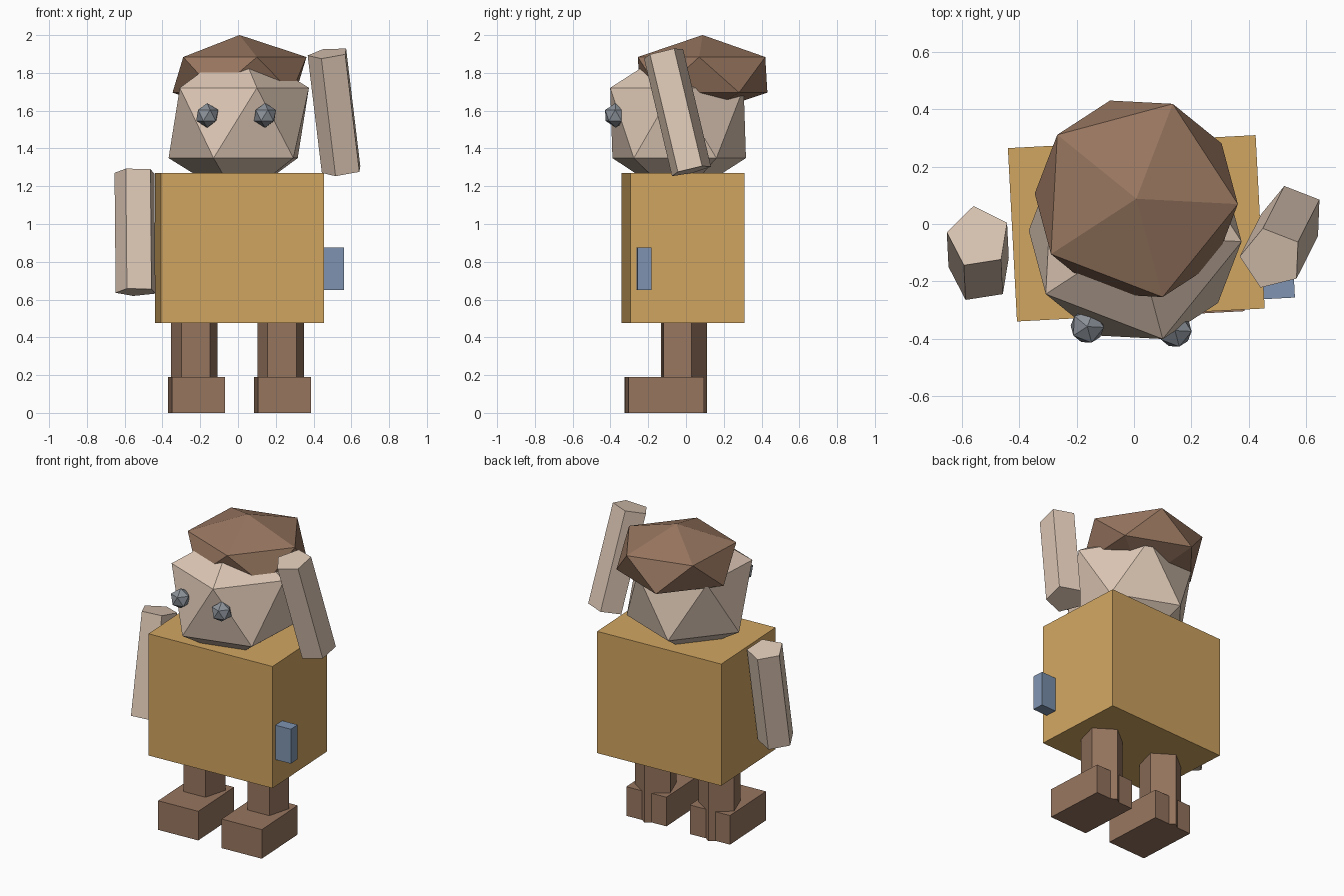
import bpy
from math import radians
from mathutils import Vector, Matrix

cube = bpy.data.objects.get("Cube")
if cube:
    bpy.data.objects.remove(cube, do_unlink=True)

TURN = radians(3)  # slight twist shared by most parts


def material(name, r, g, b):
    mat = bpy.data.materials.new(name)
    mat.use_nodes = True
    mat.diffuse_color = (r, g, b, 1)
    mat.node_tree.nodes["Principled BSDF"].inputs["Base Color"].default_value = (r, g, b, 1)
    return mat


brown = material("brown", 0.31, 0.18, 0.115)
ochre = material("ochre", 0.64, 0.38, 0.12)
skin = material("pale_skin", 0.72, 0.57, 0.46)
blue = material("dusty_blue", 0.21, 0.295, 0.44)
grey = material("steel_grey", 0.26, 0.285, 0.32)


def finish(name, mat):
    obj = bpy.context.object
    obj.name = obj.data.name = name
    obj.data.materials.append(mat)
    return obj


def box(name, mat, centre, size, turn=TURN):
    bpy.ops.mesh.primitive_cube_add(size=1, location=centre, rotation=(0, 0, turn))
    finish(name, mat).scale = size


def ball(name, mat, centre, radius, flat=1.0):
    bpy.ops.mesh.primitive_ico_sphere_add(subdivisions=1, radius=radius, location=centre,
                                          rotation=(0, 0, -TURN))
    finish(name, mat).scale.z = flat


def limb(name, mat, bottom, top, radius, turn):
    """Five-sided prism running between two points."""
    a, b = Vector(bottom), Vector(top)
    axis = b - a
    bpy.ops.mesh.primitive_cylinder_add(vertices=5, radius=radius, depth=axis.length)
    lean = Vector((0, 0, 1)).rotation_difference(axis).to_matrix().to_4x4()
    finish(name, mat).matrix_world = (Matrix.Translation((a + b) / 2) @ lean
                                      @ Matrix.Rotation(turn, 4, 'Z'))


# Torso and side pouch
box("torso", ochre, (0.008, -0.015, 0.873), (0.866, 0.606, 0.795))
box("side_pouch", blue, (0.49, -0.223, 0.762), (0.14, 0.075, 0.225))

# Head, hair and eyes
ball("head", skin, (0.004, -0.042, 1.535), 0.416)
ball("hair", brown, (0.008, 0.088, 1.79), 0.397, 0.53)
ball("right_eye", grey, (-0.163, -0.358, 1.575), 0.065)
ball("left_eye", grey, (0.143, -0.372, 1.575), 0.065)

# Arms: right one hanging, left one raised
limb("right_arm", skin, (-0.537, -0.167, 0.64), (-0.543, -0.046, 1.275), 0.112, radians(9))
limb("left_arm", skin, (0.555, 0.027, 1.282), (0.48, -0.121, 1.904), 0.112, radians(15))

# Legs and feet
for side, leg_x, foot_x, y in (("right", -0.229, -0.22, -0.118), ("left", 0.228, 0.235, -0.112)):
    limb(side + "_leg", brown, (leg_x, y + 0.094, 0), (leg_x, y + 0.094, 0.5), 0.13, TURN)
    box(side + "_foot", brown, (foot_x, y, 0.095), (0.28, 0.4, 0.19))
